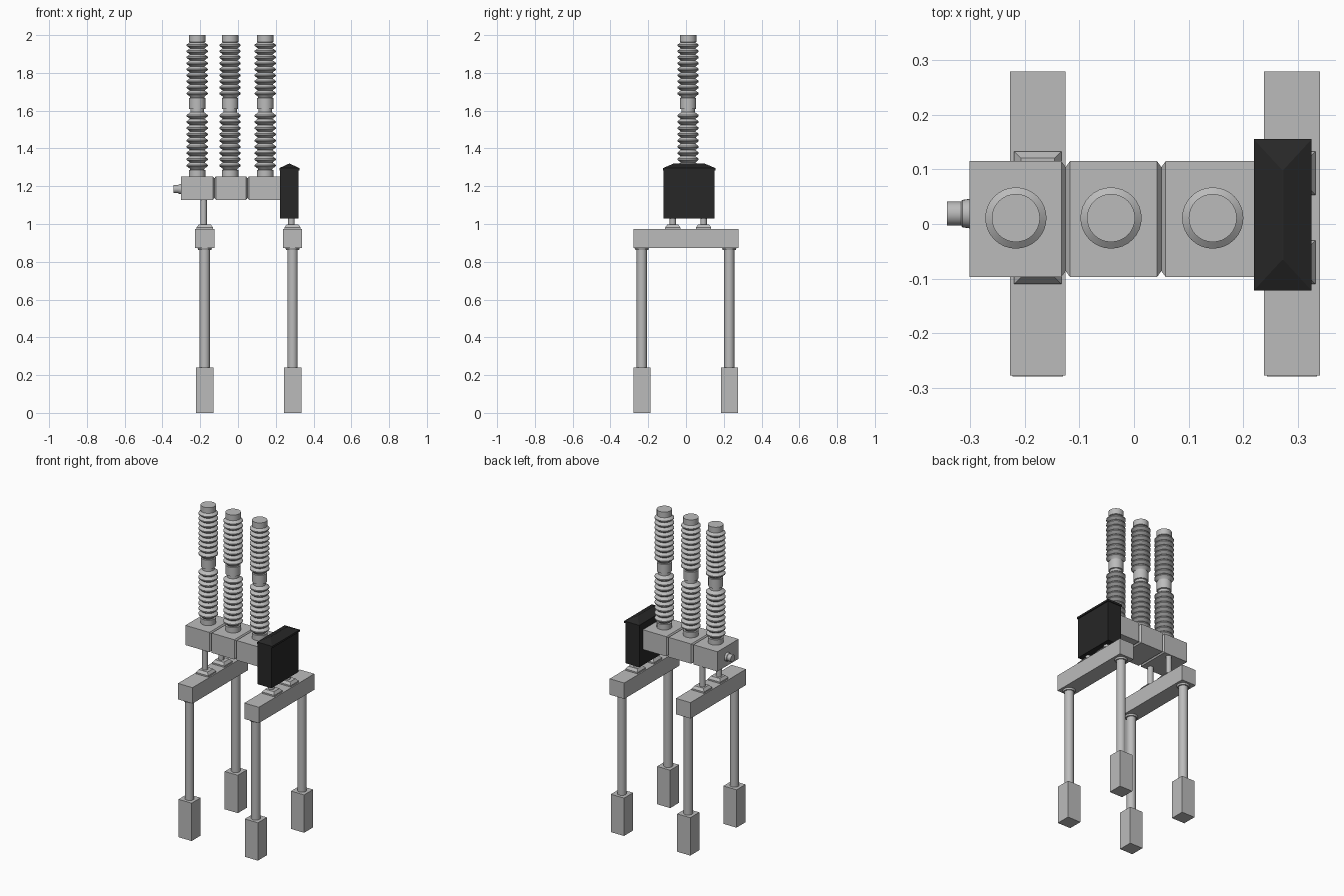
import bpy, bmesh, math
from mathutils import Matrix, Vector

if "Cube" in bpy.data.objects:
    bpy.data.objects.remove(bpy.data.objects["Cube"])


def material(name, value):
    m = bpy.data.materials.new(name)
    m.use_nodes = True
    col = (value, value, value, 1)
    m.diffuse_color = col
    m.node_tree.nodes["Principled BSDF"].inputs["Base Color"].default_value = col
    return m


GREY = material("light grey", 0.5)
BLACK = material("black", 0.02)


def finish(name, bm, mat, smooth=False):
    bmesh.ops.recalc_face_normals(bm, faces=bm.faces[:])
    mesh = bpy.data.meshes.new(name)
    bm.to_mesh(mesh)
    bm.free()
    mesh.materials.append(mat)
    ob = bpy.data.objects.new(name, mesh)
    bpy.context.collection.objects.link(ob)
    if smooth:
        bpy.ops.object.select_all(action="DESELECT")
        ob.select_set(True)
        bpy.context.view_layer.objects.active = ob
        bpy.ops.object.shade_smooth_by_angle(angle=math.radians(35))
    return ob


def loft(name, rings, mat, smooth=False):
    """Skin a list of point rings and cap both ends."""
    bm = bmesh.new()
    rows = [[bm.verts.new(p) for p in ring] for ring in rings]
    for a, b in zip(rows, rows[1:]):
        for i in range(len(a)):
            j = (i + 1) % len(a)
            bm.faces.new((a[i], a[j], b[j], b[i]))
    bm.faces.new(rows[0])
    bm.faces.new(rows[-1])
    return finish(name, bm, mat, smooth)


def rect(cx, cy, hx, hy, z):
    return [(cx + sx * hx, cy + sy * hy, z)
            for sx, sy in ((-1, -1), (1, -1), (1, 1), (-1, 1))]


def box(name, x, y, z, mat=GREY):
    c = (sum(x) / 2, sum(y) / 2, (x[1] - x[0]) / 2, (y[1] - y[0]) / 2)
    return loft(name, [rect(*c, h) for h in z], mat)


def lathe(name, profile, at, axis="Z", sides=32, mat=GREY):
    """Turn (radius, height) pairs about an axis through a point."""
    turn = Matrix.Rotation(-math.pi / 2, 3, "Y") if axis == "-X" else Matrix.Identity(3)
    rings = []
    for r, h in profile:
        angles = [math.tau * i / sides for i in range(sides)]
        rings.append([Vector(at) + turn @ Vector((r * math.cos(a), r * math.sin(a), h))
                      for a in angles])
    return loft(name, rings, mat, True)


# Support frames: feet, legs, cross beam, pads and short posts
for side, cx in (("right", -0.176), ("left", 0.289)):
    for end, cy in (("front", -0.234), ("back", 0.229)):
        tag = f"{side}_{end}"
        box(f"foot_{tag}", (cx - 0.046, cx + 0.046), (cy - 0.045, cy + 0.045), (0, 0.24))
        lathe(f"leg_{tag}", [(0.027, 0.24), (0.027, 0.87)], (cx, cy, 0), sides=24)
        lathe(f"leg_collar_{tag}", [(0.034, 0.862), (0.038, 0.872)], (cx, cy, 0), sides=24)
    box(f"beam_{side}", (cx - 0.051, cx + 0.051), (-0.277, 0.279), (0.872, 0.973))
    top = 1.14 if side == "right" else 1.04
    for end, cy in (("front", -0.07), ("back", 0.093)):
        loft(f"pad_{side}_{end}", [rect(cx, cy, 0.043, 0.04, 0.972),
                                   rect(cx, cy, 0.043, 0.04, 0.982),
                                   rect(cx, cy, 0.031, 0.028, 0.998)], GREY)
        lathe(f"post_{side}_{end}", [(0.017, 0.99), (0.017, top)],
              (cx - 0.006, cy, 0), sides=16)

# Three-part housing with V grooves between the parts
half, depth, cy, cz = 0.106, 0.0625, 0.009, 1.19
stations = [(-0.301, 0)]
for groove in (-0.125, 0.05):
    stations += [(groove - 0.008, 0), (groove, 0.011), (groove + 0.008, 0)]
stations.append((0.222, 0))
rings = []
for x, inset in stations:
    rings.append([(x, cy + sy * (half - inset), cz + sz * (depth - inset))
                  for sy, sz in ((-1, -1), (1, -1), (1, 1), (-1, 1))])
loft("housing", rings, GREY)

# Side outlet on the housing
lathe("side_outlet", [(0.027, 0), (0.025, 0.014), (0.022, 0.016), (0.022, 0.042)],
      (-0.3, 0.019, 1.185), axis="-X", sides=24)


# Ribbed insulators
def ribs(z0, z1, count):
    pitch = (z1 - z0) / count
    pts = []
    for i in range(count):
        z = z0 + i * pitch
        pts += [(0.039, z), (0.056, z + pitch * 0.4),
                (0.056, z + pitch * 0.6), (0.039, z + pitch)]
    return [p for i, p in enumerate(pts) if i == 0 or p != pts[i - 1]]


profile = [(0.044, 1.245), (0.044, 1.286), (0.036, 1.288)]
profile += ribs(1.293, 1.59, 9)
profile += [(0.036, 1.592), (0.036, 1.608), (0.043, 1.61), (0.043, 1.667), (0.037, 1.669)]
profile += ribs(1.675, 1.962, 9)
profile += [(0.044, 1.964), (0.044, 2.0)]
for name, x in (("right", -0.216), ("middle", -0.042), ("left", 0.144)):
    lathe(f"insulator_{name}", profile, (x, 0.011, 0))

# Control cabinet with a hipped lid
box("cabinet", (0.222, 0.319), (-0.12, 0.15), (1.028, 1.284), BLACK)
lid = (0.272, 0.0165)
loft("cabinet_lid", [rect(*lid, 0.053, 0.1385, 1.284), rect(*lid, 0.053, 0.1385, 1.296),
                     rect(*lid, 0.001, 0.082, 1.32)], BLACK)
